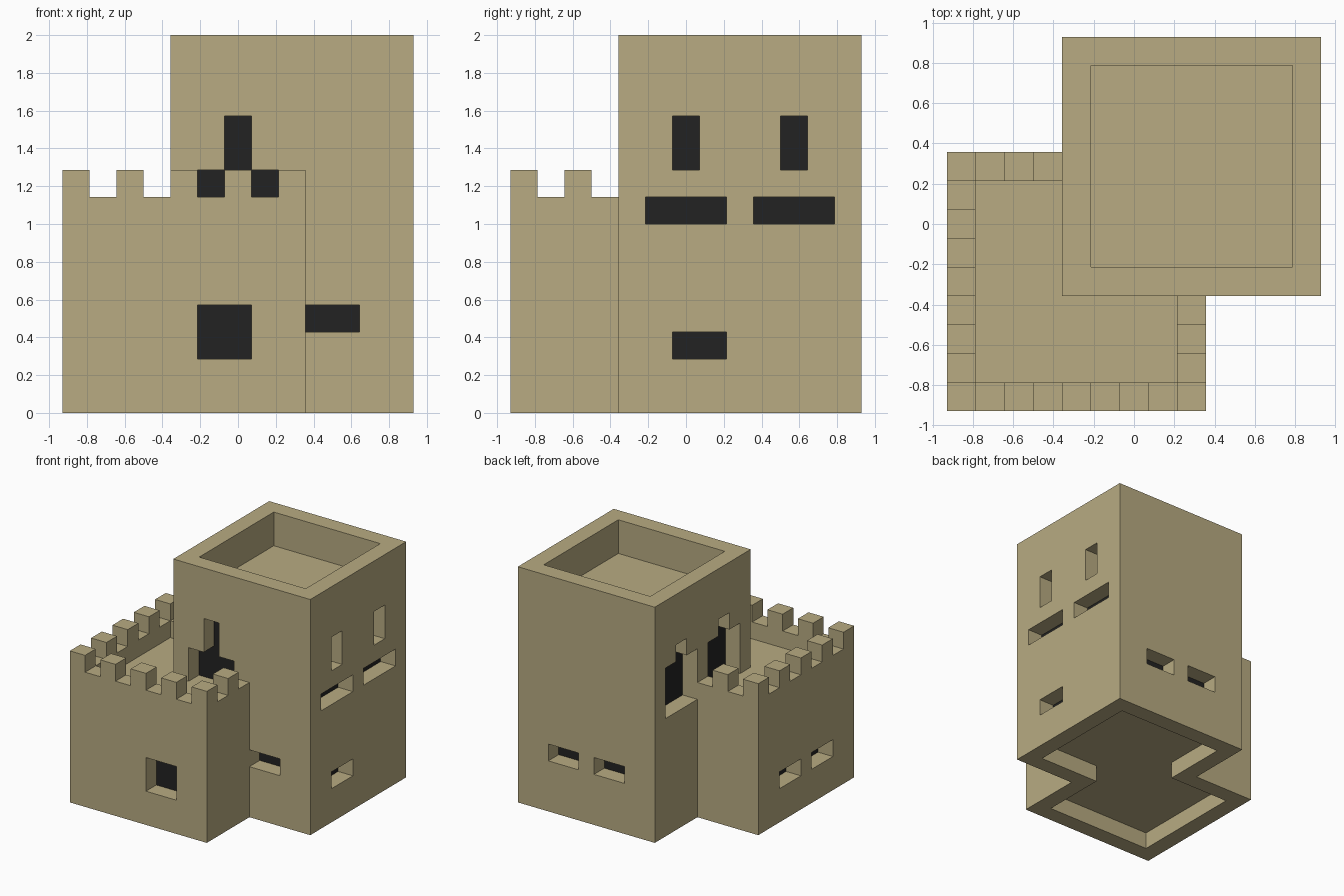
import bpy
import bmesh
from mathutils import Vector

if "Cube" in bpy.data.objects:
    bpy.data.objects.remove(bpy.data.objects["Cube"], do_unlink=True)

# The castle sits on a block grid, 13 blocks wide and 14 high
BLOCK = 1 / 7
HALF = 13 / 2


def make_material(name, color):
    mat = bpy.data.materials.new(name)
    mat.use_nodes = True
    mat.diffuse_color = color
    mat.node_tree.nodes["Principled BSDF"].inputs["Base Color"].default_value = color
    return mat


sand = make_material("sandstone", (0.479, 0.407, 0.223, 1))
dark = make_material("dark interior", (0.016, 0.016, 0.016, 1))


def box(name, xs, ys, zs, mat=sand):
    """Box spanning block ranges on each axis."""
    lo = Vector((xs[0] - HALF, ys[0] - HALF, zs[0])) * BLOCK
    hi = Vector((xs[1] - HALF, ys[1] - HALF, zs[1])) * BLOCK
    bm = bmesh.new()
    bmesh.ops.create_cube(bm, size=1)
    bmesh.ops.scale(bm, vec=hi - lo, verts=bm.verts)
    bmesh.ops.translate(bm, vec=(lo + hi) / 2, verts=bm.verts)
    mesh = bpy.data.meshes.new(name)
    bm.to_mesh(mesh)
    bm.free()
    mesh.materials.append(mat)
    obj = bpy.data.objects.new(name, mesh)
    bpy.context.collection.objects.link(obj)
    return obj


def combine(target, other, operation="DIFFERENCE"):
    """Apply a boolean and discard the helper."""
    other.hide_render = True
    mod = target.modifiers.new("combine", "BOOLEAN")
    mod.operation = operation
    mod.solver = "EXACT"
    mod.object = other
    bpy.context.view_layer.objects.active = target
    bpy.ops.object.modifier_apply(modifier=mod.name)
    bpy.data.objects.remove(other, do_unlink=True)


def cut(target, xs, ys, zs):
    combine(target, box("cutter", xs, ys, zs))


def opening(target, axis, plane, inward, span, zs):
    """One-block-deep opening in the wall lying on the given plane."""
    depth = sorted((plane - inward / 2, plane + inward))
    if axis == "x":
        cut(target, depth, span, zs)
    else:
        cut(target, span, depth, zs)


# Low keep with sunken roof and crenellated parapet
walls = box("castle_walls", (0, 9), (0, 9), (0, 9))
cut(walls, (1, 8), (1, 8), (7, 10))
for i in range(1, 9, 2):
    cut(walls, (i, i + 1), (-1, 10), (8, 10))
    cut(walls, (-1, 10), (i, i + 1), (8, 10))

# Tall tower with sunken roof
combine(walls, box("tower", (4, 13), (4, 13), (0, 14)), "UNION")
cut(walls, (5, 12), (5, 12), (12, 15))

# Hollow underside
cut(walls, (1, 8), (1, 8), (-1, 1))
cut(walls, (5, 12), (5, 12), (-1, 1))

# Keep windows: front, then west side
opening(walls, "y", 0, 1, (5, 7), (2, 4))
for start in (2, 5):
    opening(walls, "x", 0, 1, (start, start + 2), (2, 3))

# Tower low windows: front, east, back
opening(walls, "y", 4, 1, (9, 11), (3, 4))
opening(walls, "x", 13, -1, (6, 8), (2, 3))
for start in (6, 9):
    opening(walls, "y", 13, -1, (start, start + 2), (3, 4))

# Tower front doorway with slit above
opening(walls, "y", 4, 1, (5, 8), (7, 9))
opening(walls, "y", 4, 1, (6, 7), (8, 11))

# Tower side openings: stepped arches on the west, bands and slits on the east
for start in (5, 9):
    wide = (start, start + 3)
    slit = (start + 1, start + 2)
    opening(walls, "x", 4, 1, wide, (7, 10))
    opening(walls, "x", 4, 1, slit, (9, 11))
    opening(walls, "x", 13, -1, wide, (7, 8))
    opening(walls, "x", 13, -1, slit, (9, 11))

# Dark cores seen through the openings, just proud of the inner wall plane
e = 0.03
keep_span, tower_span = (1 - e, 8 + e), (5 - e, 12 + e)
box("keep_interior", keep_span, keep_span, (2 - e, 6), dark)
box("tower_interior", tower_span, tower_span, (2 - e, 11 + e), dark)
